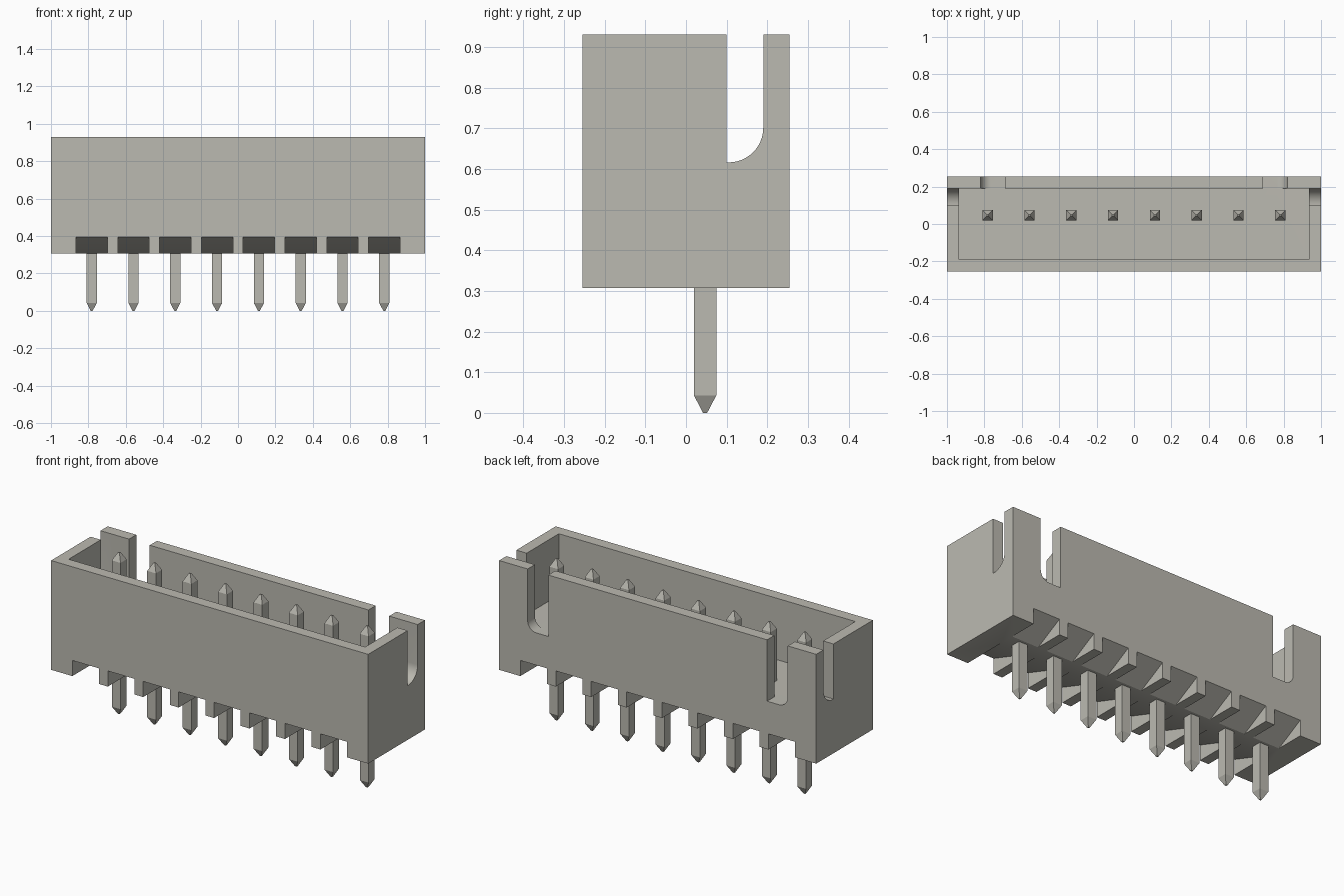
import bpy, bmesh, math

cube = bpy.data.objects.get("Cube")
if cube:
    bpy.data.objects.remove(cube, do_unlink=True)

# Single warm grey plastic
grey = bpy.data.materials.new("warm grey")
grey.use_nodes = True
colour = (0.50, 0.49, 0.44, 1)
grey.diffuse_color = colour
grey.node_tree.nodes["Principled BSDF"].inputs["Base Color"].default_value = colour

BOTTOM, TOP, FLOOR = 0.307, 0.93, 0.58
HALF_DEPTH, WALL_Y, WALL_X = 0.255, 0.19, 0.935
PIN_Y, PIN_R = 0.047, 0.0275
pin_xs = [(i - 3.5) * 0.2235 for i in range(8)]


def finish(name, bm):
    bmesh.ops.recalc_face_normals(bm, faces=bm.faces)
    mesh = bpy.data.meshes.new(name)
    bm.to_mesh(mesh)
    bm.free()
    obj = bpy.data.objects.new(name, mesh)
    bpy.context.collection.objects.link(obj)
    mesh.materials.append(grey)
    return obj


def prism(name, profile, place, lo, hi):
    """Extrude a 2D profile; place(a, b, t) maps it to space."""
    bm = bmesh.new()
    ends = [[bm.verts.new(place(a, b, t)) for a, b in profile] for t in (lo, hi)]
    bm.faces.new(ends[0])
    bm.faces.new(ends[1])
    n = len(profile)
    for i in range(n):
        j = (i + 1) % n
        bm.faces.new((ends[0][i], ends[0][j], ends[1][j], ends[1][i]))
    return finish(name, bm)


def along_x(y, z, t):
    return (t, y, z)


def along_y(x, z, t):
    return (x, t, z)


def along_z(x, y, t):
    return (x, y, t)


def rect(x, y):
    return [(-x, -y), (x, -y), (x, y), (-x, y)]


def rounded_slot(inner, outer, bottom, radius, sign=1, steps=12):
    """Slot outline, open at the top, with its outer lower corner rounded."""
    pts = [(inner, TOP + 0.1), (inner, bottom)]
    for i in range(steps + 1):
        a = math.pi / 2 * i / steps
        pts.append((outer - radius + radius * math.sin(a),
                    bottom + radius - radius * math.cos(a)))
    pts.append((outer, TOP + 0.1))
    return [(sign * a, b) for a, b in pts]


# Housing block and its cutters
housing = prism("housing", rect(1, HALF_DEPTH), along_z, BOTTOM, TOP)
cutters = [prism("cavity_cutter", rect(WALL_X, WALL_Y), along_z, FLOOR, TOP + 0.1)]

# Rounded slots in the end walls and back wall
for side in (-1, 1):
    cutters.append(prism("end_slot_cutter", rounded_slot(0.1, WALL_Y, 0.616, 0.085),
                         along_x, side * 0.92, side * 1.1))
    cutters.append(prism("back_slot_cutter", rounded_slot(0.69, 0.82, FLOOR, 0.055, side),
                         along_y, 0.15, 0.3))

# Wedge-shaped recesses under the front and back edges
for x in pin_xs:
    for edge, inner in ((-HALF_DEPTH, 0.0), (HALF_DEPTH, 0.09)):
        out = edge * 1.2
        wedge = [(inner, BOTTOM), (edge, 0.396), (out, 0.396), (out, 0.2), (inner, 0.2)]
        cutters.append(prism("wedge_cutter", wedge, along_x, x - 0.084, x + 0.084))

bpy.ops.object.select_all(action="DESELECT")
bpy.context.view_layer.objects.active = housing
housing.select_set(True)
for cutter in cutters:
    cutter.hide_render = True
    mod = housing.modifiers.new("cut", "BOOLEAN")
    mod.operation = "DIFFERENCE"
    mod.solver = "EXACT"
    mod.object = cutter
    bpy.ops.object.modifier_apply(modifier=mod.name)
for cutter in cutters:
    bpy.data.objects.remove(cutter, do_unlink=True)
bpy.ops.object.shade_smooth_by_angle(angle=math.radians(20))

# Square pins with tapered ends
for n, x in enumerate(pin_xs):
    bm = bmesh.new()
    rings = []
    for r, z in ((0.005, 0), (PIN_R, 0.043), (PIN_R, 0.877), (0.005, 0.92)):
        rings.append([bm.verts.new((x + a, PIN_Y + b, z)) for a, b in rect(r, r)])
    for low, high in zip(rings, rings[1:]):
        for i in range(4):
            j = (i + 1) % 4
            bm.faces.new((low[i], low[j], high[j], high[i]))
    bm.faces.new(rings[0])
    bm.faces.new(rings[-1])
    finish(f"pin_{n + 1}", bm)
